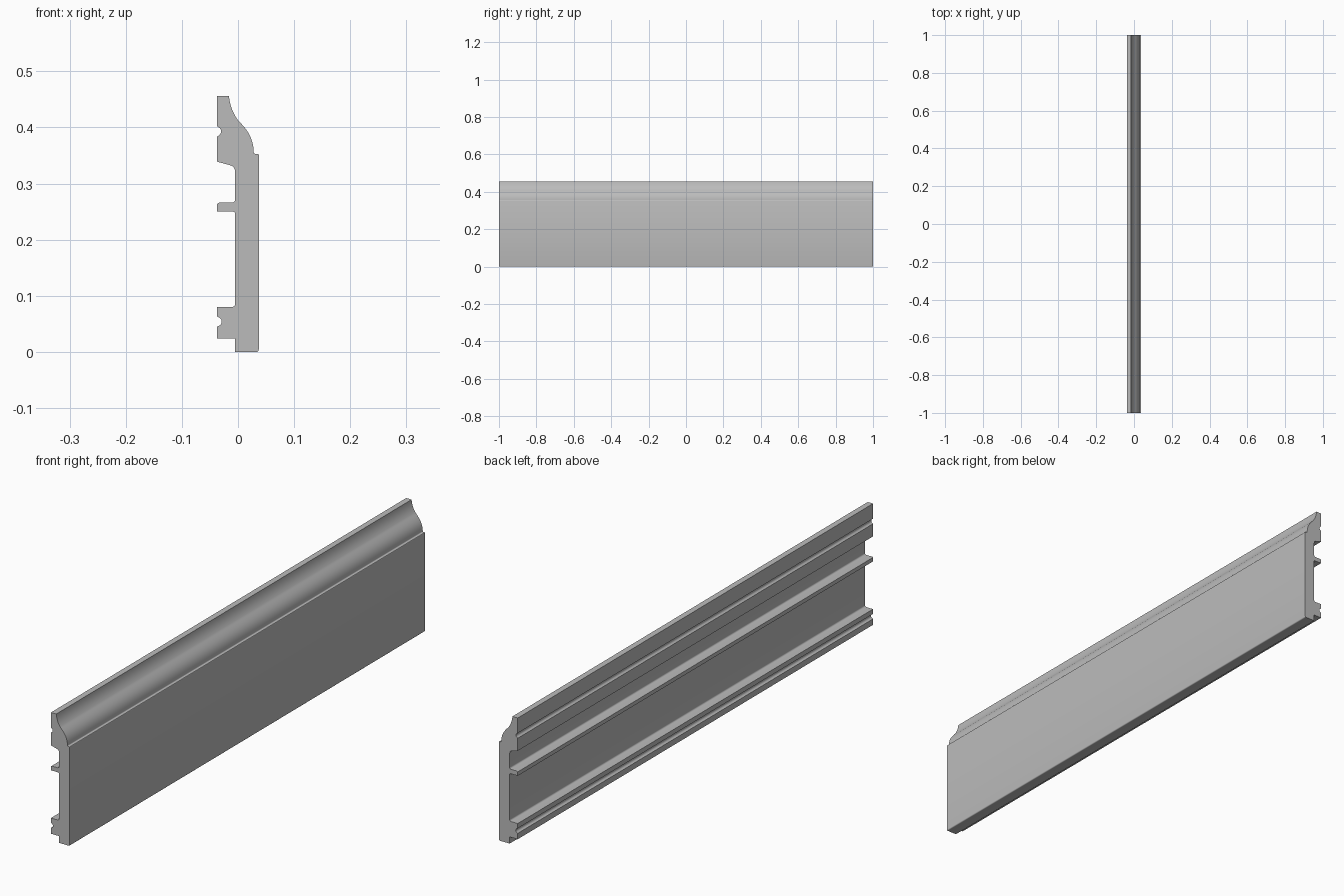
import bpy
import bmesh
import math
from mathutils import Vector
from mathutils.geometry import interpolate_bezier

# Remove the default cube
cube = bpy.data.objects.get("Cube")
if cube:
    bpy.data.objects.remove(cube, do_unlink=True)

# Key levels of the cross-section
BACK, WEB, FACE = -0.037, -0.005, 0.037
TOP, HALF_LENGTH = 0.456, 1.0


def arc(cx, cz, r, start, end, steps=6):
    """Points along a circular arc, angles in degrees."""
    angles = [math.radians(start + (end - start) * i / steps) for i in range(steps + 1)]
    return [(cx + r * math.cos(a), cz + r * math.sin(a)) for a in angles]


def curve(*controls, steps=14):
    """Points along a cubic Bezier through two ends and two handles."""
    return [tuple(p)[:2] for p in interpolate_bezier(*[Vector(c) for c in controls], steps)]


def groove(z, depth):
    """Rounded groove in the back, listed going up."""
    return [(BACK, z - 0.009)] + arc(BACK - 0.002 + depth - 0.006, z, 0.008, -60, 60, 8) + [(BACK, z + 0.009)]


# Cross-section, clockwise from the lower back corner
profile = [(WEB, 0), (WEB, 0.024), (BACK, 0.024)]
# lower foot with its groove
profile += groove(0.054, 0.008) + [(BACK, 0.08)]
profile += arc(WEB - 0.006, 0.086, 0.006, -90, 0)
# middle rib
profile += arc(WEB - 0.004, 0.246, 0.004, 0, 90) + [(BACK, 0.25), (BACK, 0.264), (BACK + 0.003, 0.266)]
profile += arc(WEB - 0.006, 0.272, 0.006, -90, 0)
# upper pad with its groove
profile += curve((WEB, 0.317), (WEB, 0.328), (-0.008, 0.331), (-0.015, 0.333), steps=8)
profile += [(BACK, 0.339)] + groove(0.393, 0.007)
profile += [(BACK, TOP), (-0.016, TOP)]
# moulded front: hollow, round, then a small step
profile += curve((-0.016, 0.455), (-0.014, 0.437), (-0.008, 0.424), (0, 0.413))
profile += curve((0, 0.413), (0.012, 0.4), (0.027, 0.386), (0.028, 0.357))[1:]
profile += arc(0.031, 0.356, 0.003, 180, 270, 4)
profile += arc(FACE - 0.002, 0.351, 0.002, 90, 0, 3)
profile += arc(FACE - 0.004, 0.004, 0.004, 0, -90, 4)

# Extrude the section along the length
bm = bmesh.new()
end = bm.faces.new([bm.verts.new((x, -HALF_LENGTH, z)) for x, z in profile])
result = bmesh.ops.extrude_face_region(bm, geom=[end], use_keep_orig=True)
far = [v for v in result["geom"] if isinstance(v, bmesh.types.BMVert)]
bmesh.ops.translate(bm, vec=(0, 2 * HALF_LENGTH, 0), verts=far)
bmesh.ops.recalc_face_normals(bm, faces=bm.faces)
mesh = bpy.data.meshes.new("skirting_board")
bm.to_mesh(mesh)
bm.free()
board = bpy.data.objects.new("skirting_board", mesh)
bpy.context.collection.objects.link(board)

# Plain grey finish
grey = bpy.data.materials.new("plain_grey")
grey.use_nodes = True
grey.diffuse_color = (0.5, 0.5, 0.5, 1)
grey.node_tree.nodes["Principled BSDF"].inputs["Base Color"].default_value = (0.5, 0.5, 0.5, 1)
mesh.materials.append(grey)

# Smooth the curves, keep the corners crisp
bpy.ops.object.select_all(action="DESELECT")
board.select_set(True)
bpy.context.view_layer.objects.active = board
bpy.ops.object.shade_smooth_by_angle(angle=math.radians(30))
